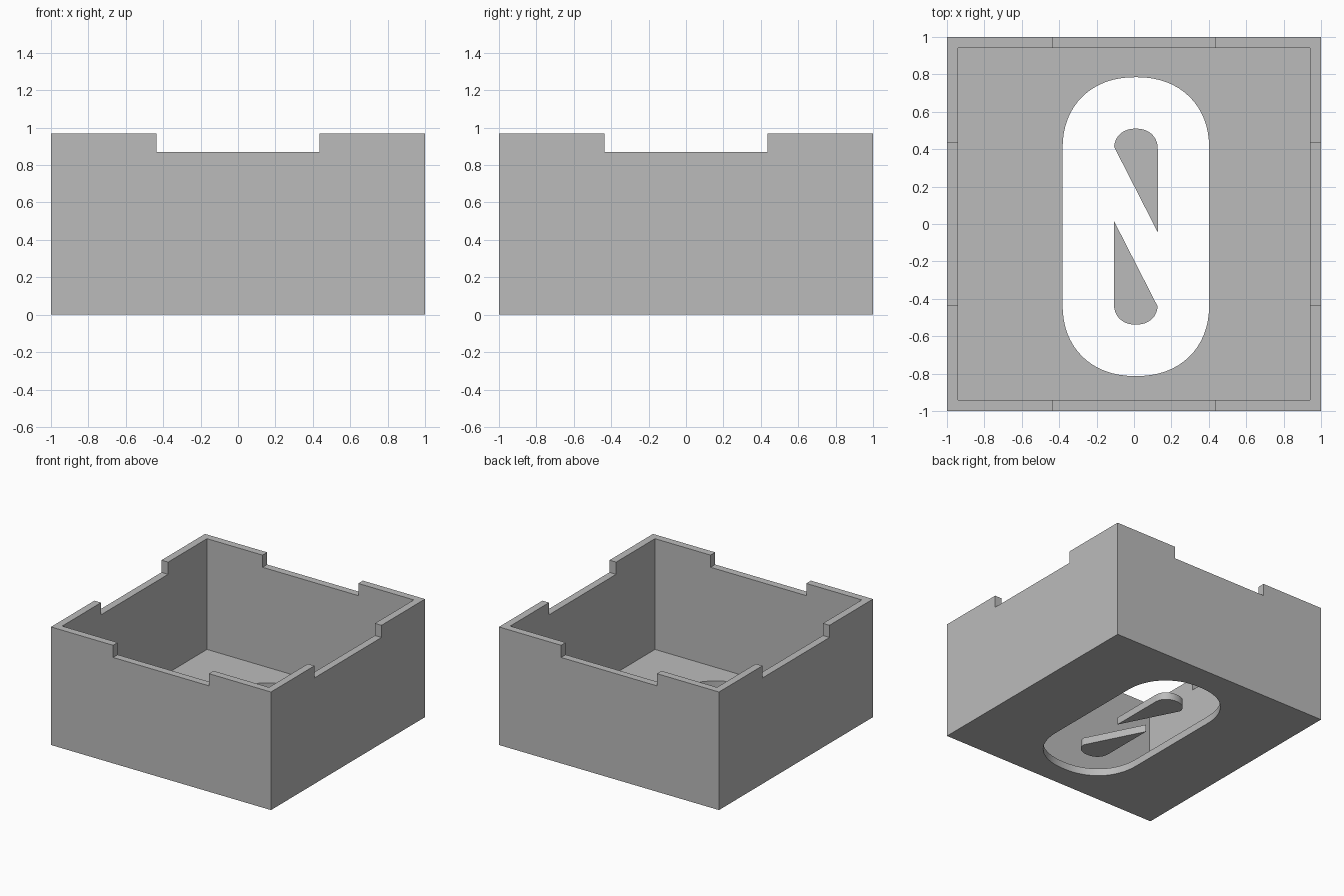
import bpy, bmesh, math

WALL, FLOOR, TOP, NOTCH_Z, NOTCH_HALF = 0.06, 0.06, 0.97, 0.87, 0.435
CX, CY = 0.01, -0.014          # centre of the floor opening

cube = bpy.data.objects.get("Cube")
if cube:
    bpy.data.objects.remove(cube, do_unlink=True)

grey = bpy.data.materials.new("plain grey")
grey.use_nodes = True
grey.diffuse_color = (0.5, 0.5, 0.5, 1)
for node in grey.node_tree.nodes:
    if node.type == 'BSDF_PRINCIPLED':
        node.inputs["Base Color"].default_value = grey.diffuse_color


def prism(name, points, z0, z1):
    """Extrude a counter-clockwise outline from z0 up to z1."""
    bm = bmesh.new()
    base = bm.faces.new([bm.verts.new((x, y, z0)) for x, y in points])
    base.normal_update()
    ext = bmesh.ops.extrude_face_region(bm, geom=[base], use_keep_orig=True)
    for v in ext["geom"]:
        if isinstance(v, bmesh.types.BMVert):
            v.co.z = z1
    bmesh.ops.recalc_face_normals(bm, faces=bm.faces)
    mesh = bpy.data.meshes.new(name)
    bm.to_mesh(mesh)
    bm.free()
    mesh.materials.append(grey)
    obj = bpy.data.objects.new(name, mesh)
    bpy.context.collection.objects.link(obj)
    return obj


def rect(hx, hy):
    return [(-hx, -hy), (hx, -hy), (hx, hy), (-hx, hy)]


def cap(rx, ry, y, start, end, steps, power=2.2):
    """Slightly squared arc, angles in degrees, centred on (0, y)."""
    pts = []
    for i in range(steps + 1):
        a = math.radians(start + (end - start) * i / steps)
        c, s = math.cos(a), math.sin(a)
        pts.append((rx * math.copysign(abs(c) ** (2 / power), c),
                    y + ry * math.copysign(abs(s) ** (2 / power), s)))
    return pts


def placed(points, sign=1):
    """Move an outline to the opening, half-turned when sign is -1."""
    return [(CX + sign * x, CY + sign * y) for x, y in points]


def cut(target, cutter):
    cutter.hide_render = True
    mod = target.modifiers.new("cut", 'BOOLEAN')
    mod.operation, mod.solver, mod.object = 'DIFFERENCE', 'EXACT', cutter
    bpy.context.view_layer.objects.active = target
    bpy.ops.object.modifier_apply(modifier=mod.name)
    bpy.data.objects.remove(cutter, do_unlink=True)


def finish(obj):
    bpy.ops.object.select_all(action='DESELECT')
    obj.select_set(True)
    bpy.context.view_layer.objects.active = obj
    bpy.ops.object.shade_smooth_by_angle(angle=math.radians(30))


# Open box with a notch in the middle of each wall
box = prism("open_box", rect(1, 1), 0, TOP)
cut(box, prism("cavity", rect(1 - WALL, 1 - WALL), FLOOR, TOP + 0.2))
cut(box, prism("notch_x", rect(1.2, NOTCH_HALF), NOTCH_Z, TOP + 0.2))
cut(box, prism("notch_y", rect(NOTCH_HALF, 1.2), NOTCH_Z, TOP + 0.2))

# Rounded opening through the floor
half = cap(0.392, 0.385, 0.414, 0, 180, 32)
cut(box, prism("opening", placed(half) + placed(half, -1), -0.2, FLOOR + 0.2))
finish(box)

# Two teardrop plates standing in the opening, one the half turn of the other
drop = [(0.117, -0.03)] + cap(0.117, 0.11, 0.414, 0, 172, 20) + [(-0.115, 0.424)]
for side, sign in (("back", 1), ("front", -1)):
    finish(prism(side + "_floor_plate", placed(drop, sign), 0, FLOOR))
